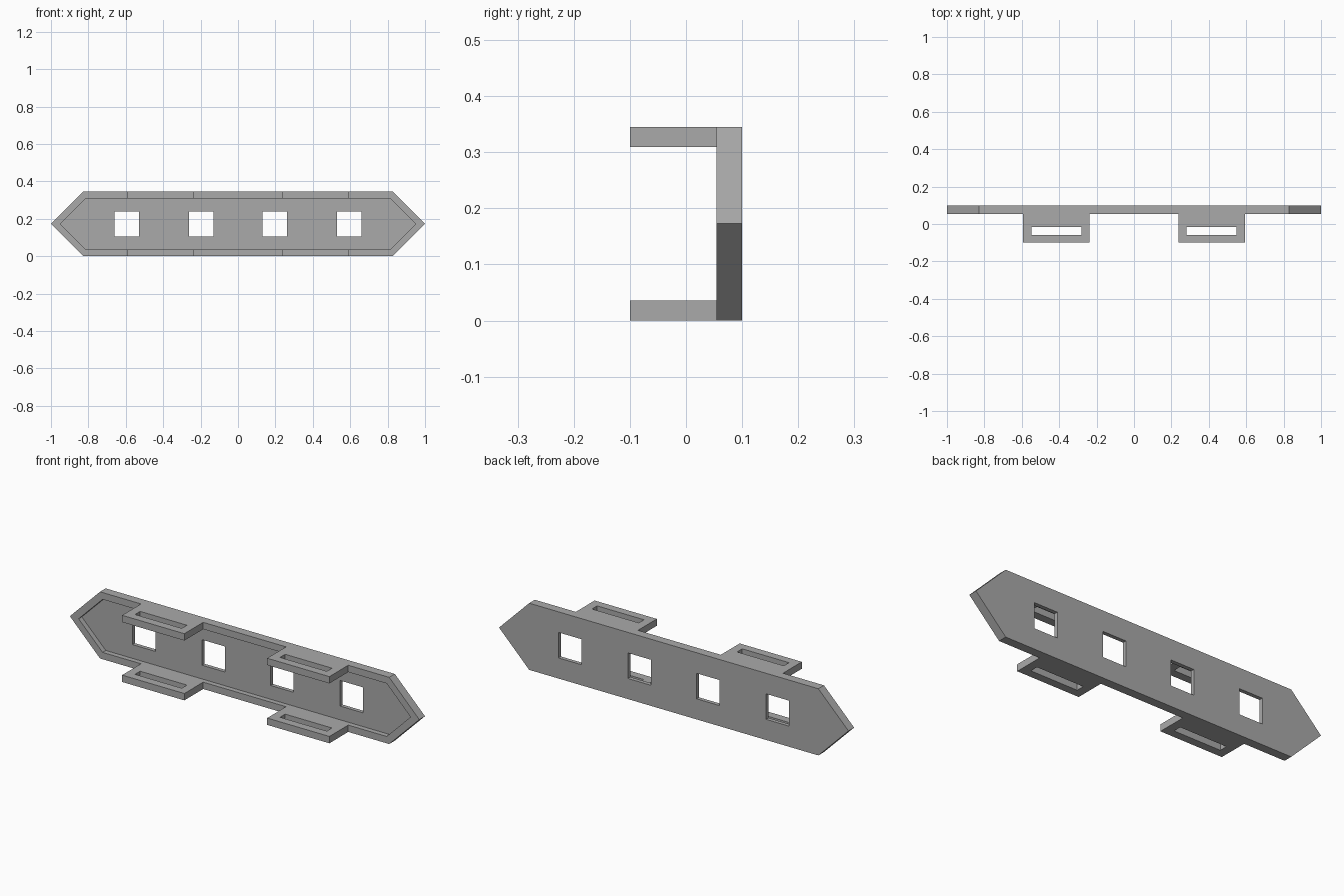
import bpy, bmesh, math
from mathutils import Vector

if "Cube" in bpy.data.objects:
    bpy.data.objects.remove(bpy.data.objects["Cube"], do_unlink=True)

HEIGHT, MID = 0.345, 0.1725
FRONT, FLOOR, BACK = 0.054, 0.08, 0.1
RIM = 0.0355

grey = bpy.data.materials.new("mid grey")
grey.use_nodes = True
colour = (0.4, 0.4, 0.4, 1)
grey.diffuse_color = colour
grey.node_tree.nodes["Principled BSDF"].inputs["Base Color"].default_value = colour


def prism(name, outline, y0, y1):
    """Extrude an x-z outline along y."""
    bm = bmesh.new()
    face = bm.faces.new([bm.verts.new((x, y0, z)) for x, z in outline])
    new = bmesh.ops.extrude_face_region(bm, geom=[face])["geom"]
    verts = [v for v in new if isinstance(v, bmesh.types.BMVert)]
    bmesh.ops.translate(bm, verts=verts, vec=Vector((0, y1 - y0, 0)))
    bmesh.ops.recalc_face_normals(bm, faces=bm.faces[:])
    mesh = bpy.data.meshes.new(name)
    bm.to_mesh(mesh)
    bm.free()
    mesh.materials.append(grey)
    obj = bpy.data.objects.new(name, mesh)
    bpy.context.scene.collection.objects.link(obj)
    return obj


def box(name, x, half_x, y0, y1, z0, z1):
    a, b = x - half_x, x + half_x
    return prism(name, [(a, z0), (b, z0), (b, z1), (a, z1)], y0, y1)


def pointed(inset):
    """Long hexagon with 45 degree ends, inset evenly."""
    cx = 0.8275 - inset * math.tan(math.pi / 8)
    tip = 1 - inset * math.sqrt(2)
    h = MID - inset
    return [(-tip, MID), (-cx, MID - h), (cx, MID - h),
            (tip, MID), (cx, MID + h), (-cx, MID + h)]


def combine(target, tool, operation):
    mod = target.modifiers.new("combine", 'BOOLEAN')
    mod.operation, mod.solver, mod.object = operation, 'EXACT', tool
    bpy.context.view_layer.update()
    result = target.evaluated_get(bpy.context.evaluated_depsgraph_get())
    mesh = bpy.data.meshes.new_from_object(result)
    target.modifiers.clear()
    target.data = mesh
    bpy.data.objects.remove(tool, do_unlink=True)


# Pointed plate with a shallow recess in its front
plate = prism("bracket_plate", pointed(0), FRONT, BACK)
combine(plate, prism("recess_cutter", pointed(RIM), FRONT - 0.05, FLOOR), 'DIFFERENCE')

# Square windows through the plate
for x in (-0.594, -0.197, 0.197, 0.594):
    combine(plate, box("window_cutter", x, 0.066, 0, 0.2, MID - 0.066, MID + 0.066), 'DIFFERENCE')

# Slotted tabs reaching forward from the top and bottom rims
for x in (-0.415, 0.415):
    for z in (0, HEIGHT - RIM):
        combine(plate, box("tab", x, 0.178, -0.1, FRONT + 0.01, z, z + RIM), 'UNION')
    combine(plate, box("slot_cutter", x, 0.134, -0.058, -0.016, -0.1, 0.5), 'DIFFERENCE')

# Merge coplanar faces left by the cuts
bm = bmesh.new()
bm.from_mesh(plate.data)
bmesh.ops.remove_doubles(bm, verts=bm.verts[:], dist=0.0001)
bmesh.ops.dissolve_limit(bm, angle_limit=0.01, verts=bm.verts[:], edges=bm.edges[:])
bm.to_mesh(plate.data)
bm.free()
